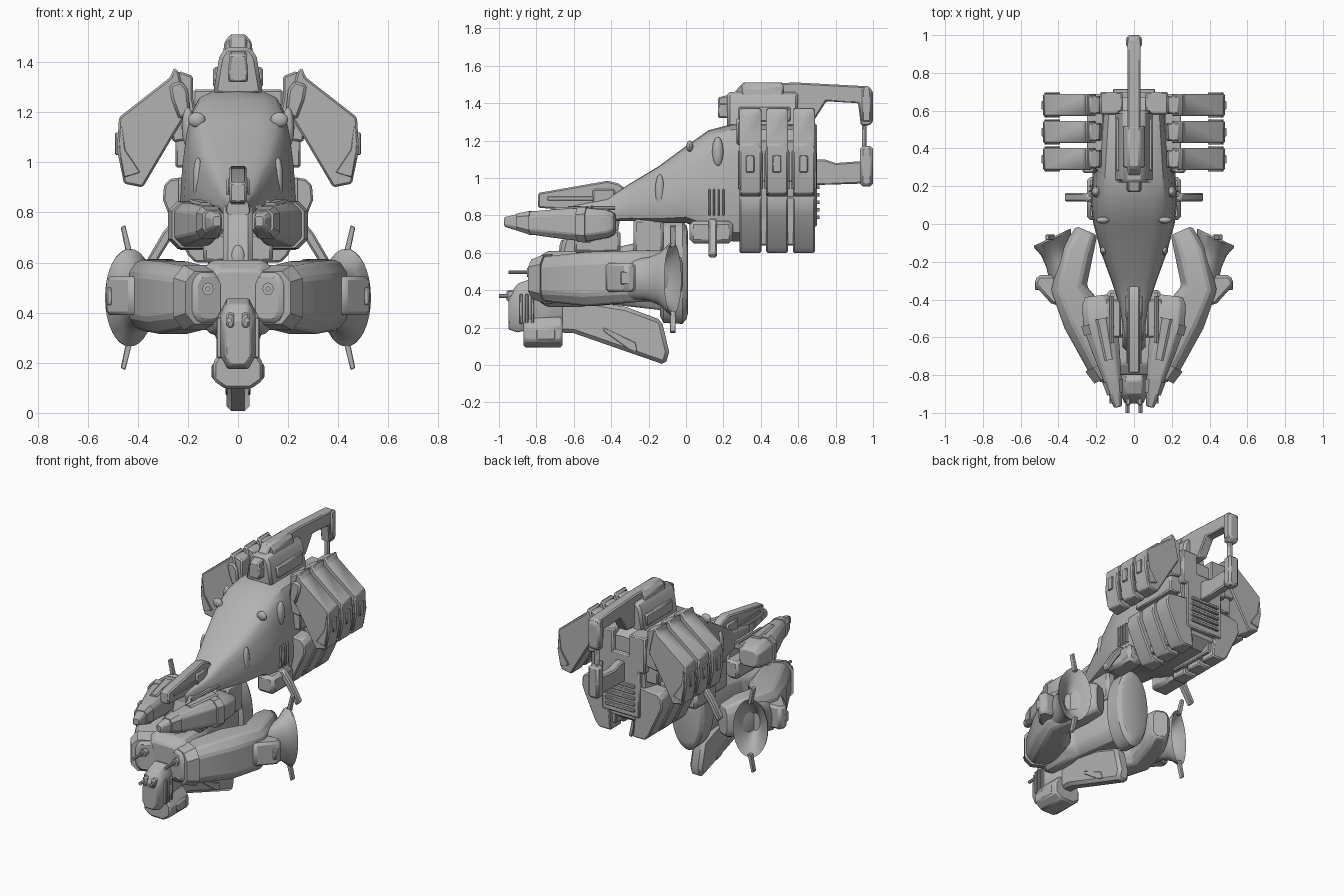
import bpy
import bmesh
from math import sin, cos, tau, radians
from mathutils import Vector, Matrix

if "Cube" in bpy.data.objects:
    bpy.data.objects.remove(bpy.data.objects["Cube"])

hull_grey = bpy.data.materials.new("hull_grey")
hull_grey.use_nodes = True
colour = (.45, .45, .45, 1)
hull_grey.diffuse_color = colour
hull_grey.node_tree.nodes["Principled BSDF"].inputs["Base Color"].default_value = colour


# Helpers
def finish(name, bm, mirror=False, bevel=0):
    bmesh.ops.recalc_face_normals(bm, faces=bm.faces[:])
    mesh = bpy.data.meshes.new(name)
    bm.to_mesh(mesh)
    bm.free()
    mesh.shade_smooth()
    mesh.set_sharp_from_angle(angle=radians(32))
    mesh.materials.append(hull_grey)
    obj = bpy.data.objects.new(name, mesh)
    bpy.context.scene.collection.objects.link(obj)
    if bevel:
        mod = obj.modifiers.new("edge_bevel", "BEVEL")
        mod.width = bevel
        mod.segments = 1
        mod.limit_method = "ANGLE"
    if mirror:
        obj.modifiers.new("both_sides", "MIRROR")
    return obj


def skin(name, rings, mirror=False, bevel=0):
    """Join rings of points with quads and cap both ends."""
    bm = bmesh.new()
    loops = [[bm.verts.new(p) for p in ring] for ring in rings]
    count = len(loops[0])
    for a, b in zip(loops, loops[1:]):
        for i in range(count):
            j = (i + 1) % count
            bm.faces.new((a[i], a[j], b[j], b[i]))
    bm.faces.new(loops[0])
    bm.faces.new(loops[-1])
    return finish(name, bm, mirror, bevel)


def prism(name, axis, points, low, high, mirror=False, bevel=.008):
    """Extrude a flat outline along the named axis."""
    place = {"X": lambda a, b, d: (d, a, b),
             "Y": lambda a, b, d: (a, d, b),
             "Z": lambda a, b, d: (a, b, d)}[axis]
    rings = [[place(a, b, d) for a, b in points] for d in (low, high)]
    return skin(name, rings, mirror, bevel)


def box(name, x, y, z, mirror=False, bevel=.008):
    outline = [(x[0], z[0]), (x[1], z[0]), (x[1], z[1]), (x[0], z[1])]
    return prism(name, "Y", outline, y[0], y[1], mirror, bevel)


def tube(name, shape, stations, mirror=False, heading=None, bevel=0):
    """Loft a unit shape through stations of x, y, z, half width, half height."""
    rings = []
    for i, (x, y, z, w, h) in enumerate(stations):
        before = stations[max(i - 1, 0)]
        after = stations[min(i + 1, len(stations) - 1)]
        way = Vector(heading or (after[0] - before[0], after[1] - before[1])).normalized()
        rings.append([(x + u * w * way.y, y - u * w * way.x, z + v * h) for u, v in shape])
    return skin(name, rings, mirror, bevel)


def ball(name, location, scale, mirror=False):
    bm = bmesh.new()
    matrix = Matrix.Translation(location) @ Matrix.Diagonal((*scale, 1))
    bmesh.ops.create_uvsphere(bm, u_segments=16, v_segments=10, radius=1, matrix=matrix)
    return finish(name, bm, mirror)


def both(points):
    return points + [(-a, b) for a, b in reversed(points) if a]


def circle(count):
    return [(cos(tau * i / count), sin(tau * i / count)) for i in range(count)]


BACK = (0, 1)
ROUND = circle(32)
OCTAGON = both([(.6, 1), (1, .6), (1, -.6), (.6, -1)])
HULL = both([(0, 1), (.45, .98), (.7, .9), (.82, .75), (.9, .45), (.97, 0),
             (1, -.5), (.9, -.85), (.6, -1), (0, -1)])

# Main hull
tube("main_hull", HULL, [
    (0, -.62, .82, .045, .03), (0, -.42, .83, .08, .06), (0, -.3, .87, .12, .1),
    (0, -.15, .91, .175, .15), (0, 0, .965, .215, .205), (0, .12, .98, .23, .275),
    (0, .25, .975, .22, .315), (0, .6, .975, .19, .315), (0, .67, .98, .17, .27)], heading=BACK)
ball("hull_lower_blister", (.16, -.14, .93), (.02, .025, .09), True)
ball("hull_upper_blister", (.2, .17, 1.14), (.025, .03, .08), True)
ball("hull_sensor", (.165, .02, 1.17), (.035, .018, .03), True)
box("rear_shoulder", (.06, .18), (.58, .7), (1.05, 1.29), True)
box("rear_vent_frame", (-.14, .14), (.64, .7), (.74, 1.15))
for i in range(5):
    box("rear_vent_slat", (-.11, .11), (.69, .715), (.78 + i * .04, .8 + i * .04), bevel=.004)
for i in range(4):
    box("hull_side_rib", (.2, .24), (.12 + i * .025, .13 + i * .025), (.8, .94), True, .003)
box("belly_block", (.12, .25), (.02, .25), (.65, .77), True, .02)

# Three slabs on each side at the rear
UPPER = [(.2, 1.2), (.25, 1.12), (.38, .9), (.455, .915), (.483, 1.05), (.475, 1.18),
         (.27, 1.34), (.255, 1.38), (.235, 1.36)]
HINGE = [(.15, 1.1), (.26, 1.08), (.3, 1.3), (.235, 1.365), (.18, 1.345), (.18, 1.26)]
LOWER = [(.12, .95), (.27, .935), (.295, .91), (.3, .85), (.28, .8), (.2, .63), (.17, .6), (.08, .6)]
RIDGE = [(.39, .96), (.455, .94), (.475, 1.05), (.465, 1.15), (.45, 1.05)]
for i in range(3):
    start = .285 + i * .143
    prism("upper_slab", "Y", UPPER, start, start + .118, True)
    prism("slab_hinge", "Y", HINGE, start + .012, start + .106, True)
    prism("lower_slab", "Y", LOWER, start, start + .118, True)
    prism("slab_ridge", "Y", RIDGE, start - .008, start + .126, True, .003)
    box("slab_clip", (.47, .49), (start + .035, start + .08), (1.03, 1.12), True, .004)
prism("slab_front_hatch", "Y", [(.19, 1.2), (.2, 1.29), (.225, 1.325), (.275, 1.31), (.265, 1.25), (.235, 1.17)],
      .27, .295, True, .01)
box("slab_spine", (.16, .25), (.31, .66), (.98, 1.2), True)
box("lower_slab_spine", (.06, .2), (.31, .66), (.64, .9), True)

# Tail spine and rear mast
prism("tail_spine", "X", [
    (.17, 1.36), (.17, 1.43), (.25, 1.45), (.3, 1.505), (.6, 1.51), (.98, 1.49), (1, 1.46),
    (1, 1.3), (.98, 1.28), (.935, 1.28), (.92, 1.4), (.75, 1.41), (.68, 1.3), (.3, 1.28)], -.035, .035)
prism("spine_base", "Y", both([(.05, 1.46), (.075, 1.42), (.1, 1.27)]), .22, .6, bevel=.015)
box("spine_side_rail", (.07, .1), (.28, .56), (1.3, 1.38), True)
box("spine_gun", (-.04, .04), (.17, .32), (1.32, 1.4))
prism("spine_cap", "Y", both([(.03, 1.51), (.055, 1.48), (.06, 1.42)]), .3, .52)
box("tail_upper_cuff", (-.042, .042), (.94, .99), (1.3, 1.485))
box("tail_link", (-.018, .018), (.94, .965), (1.1, 1.32))
box("tail_lower_cuff", (-.04, .04), (.93, 1), (.955, 1.17), bevel=.015)
prism("tail_lower_bar", "X", [(.62, .96), (.94, .97), (.94, 1.09), (.8, 1.08), (.74, 1.1), (.62, 1.1)], -.03, .03)

# Small drooping fins under the hull
prism("belly_fin", "Y", [(.2, .78), (.25, .78), (.3, .72), (.37, .6), (.345, .57), (.27, .69)], .12, .165, True)
prism("belly_spike", "Y", [(.2, .72), (.25, .7), (.23, .65)], .1, .22, True)

# Neck and long top gun
prism("neck", "X", [(-.6, .84), (-.66, .66), (-.72, .4), (-.42, .36), (-.35, .8)], -.06, .06, bevel=.02)
ball("neck_lens", (0, -.66, .61), (.03, .018, .06))
prism("top_gun", "X", [(-.79, .84), (-.79, .92), (-.42, .985), (-.36, .97), (-.32, .94), (-.4, .82)],
      -.033, .033)
box("top_gun_collar", (-.045, .045), (-.5, -.38), (.86, .94))
box("top_gun_rail", (.033, .04), (-.74, -.45), (.88, .9), True, .002)
tube("twin_barrel", circle(8), [(.12, -.63, .84, .011, .011), (.12, -.38, .84, .011, .011)], True)
box("barrel_mount", (.07, .15), (-.6, -.4), (.78, .83), True)
box("neck_bracket", (.04, .14), (-.6, -.35), (.6, .72), True, .015)

# Side pods converging at the front
tube("side_pod", OCTAGON, [
    (.085, -.97, .765, .022, .025), (.11, -.84, .76, .045, .06), (.15, -.66, .755, .075, .08),
    (.18, -.53, .75, .09, .09), (.195, -.42, .755, .08, .075), (.2, -.38, .755, .06, .055)], True, bevel=.006)
tube("pod_band", OCTAGON, [(.172, -.57, .75, .094, .092), (.184, -.52, .75, .098, .095)], True)
tube("pod_sight", OCTAGON, [(.13, -.72, .82, .025, .02), (.17, -.5, .83, .035, .022)], True)
tube("pod_tip", OCTAGON, [(.1, -.9, .765, .043, .045), (.113, -.83, .76, .055, .064)], True)

# Swept engine arms
tube("engine_arm", OCTAGON, [
    (.115, -.82, .46, .06, .095), (.15, -.74, .46, .1, .12), (.26, -.5, .46, .12, .145),
    (.345, -.34, .47, .095, .14), (.3, -.15, .48, .085, .135), (.25, -.035, .48, .06, .1)], True, bevel=.012)
tube("engine_front_band", OCTAGON, [(.12, -.8, .46, .1, .105), (.155, -.73, .46, .115, .13)], True)
tube("engine_bell", ROUND, [
    (.37, -.3, .46, .08, .11), (.395, -.2, .46, .075, .115), (.415, -.13, .46, .085, .145),
    (.43, -.08, .46, .108, .195), (.433, -.07, .46, .108, .195), (.43, -.08, .46, .095, .175),
    (.415, -.12, .46, .06, .12), (.4, -.17, .46, .03, .06)], True, heading=(.42, .9))
for name, flip in (("upper_bell_strut", 1), ("lower_bell_strut", -1)):
    outline = [(.42, .46 + flip * .17), (.445, .46 + flip * .17), (.468, .46 + flip * .28), (.45, .46 + flip * .29)]
    prism(name, "Y", outline, -.085, -.055, True, .003)
prism("side_thruster", "Z", [(.36, -.42), (.43, -.43), (.53, -.32), (.51, -.27), (.42, -.27)], .39, .545, True, .015)
box("thruster_hatch", (.5, .525), (-.35, -.3), (.43, .5), True, .006)

# Lower centre body and rear tank
tube("centre_body", OCTAGON, [(0, -.8, .46, .13, .11), (0, -.74, .46, .17, .15),
                              (0, -.56, .46, .165, .15), (0, -.46, .47, .1, .14), (0, -.1, .49, .1, .2)],
     heading=BACK, bevel=.01)
tube("rear_tank", ROUND, [
    (0, -.14, .495, .1, .23), (0, -.12, .495, .125, .27), (0, -.02, .495, .125, .275),
    (0, .003, .495, .11, .25), (0, .012, .495, .09, .21)], heading=BACK)
box("tank_yoke", (.05, .12), (-.28, -.12), (.58, .78), True, .015)
tube("front_barrel", circle(10), [(.12, -.95, .495, .01, .01), (.12, -.74, .495, .01, .01)], True, heading=BACK)
tube("barrel_collar", circle(12), [(.12, -.85, .495, .022, .025), (.12, -.74, .495, .022, .025)], True, heading=BACK)

# Low head, chin and keel
tube("low_head", OCTAGON, [
    (0, -.95, .28, .05, .09), (0, -.9, .305, .07, .13), (0, -.83, .325, .07, .135),
    (0, -.76, .32, .06, .11), (0, -.66, .29, .05, .08)], heading=BACK, bevel=.006)
for i in range(3):
    box("cheek_slat", (.05, .085), (-.89 + i * .03, -.873 + i * .03), (.22, .38), True, .004)
box("head_brow", (.015, .045), (-.96, -.86), (.34, .4), True)
tube("head_barrel", circle(8), [(.035, -1, .37, .011, .011), (.035, -.88, .37, .011, .011)], True)
prism("chin", "Y", both([(.06, .26), (.1, .2), (.1, .13), (.05, .095)]), -.87, -.66, bevel=.012)
prism("chin_pad", "Y", [(.08, .22), (.105, .19), (.105, .14), (.08, .12)], -.8, -.7, True, .004)
prism("keel", "X", [(-.8, .18), (-.78, .34), (-.5, .34), (-.32, .31), (-.13, .24), (-.09, .07), (-.11, 0),
                    (-.6, .17)], -.045, .045, bevel=.02)
prism("keel_plate", "X", [(-.44, .18), (-.44, .2), (-.27, .12), (-.26, .07), (-.3, .08)], .04, .05, True, .003)
